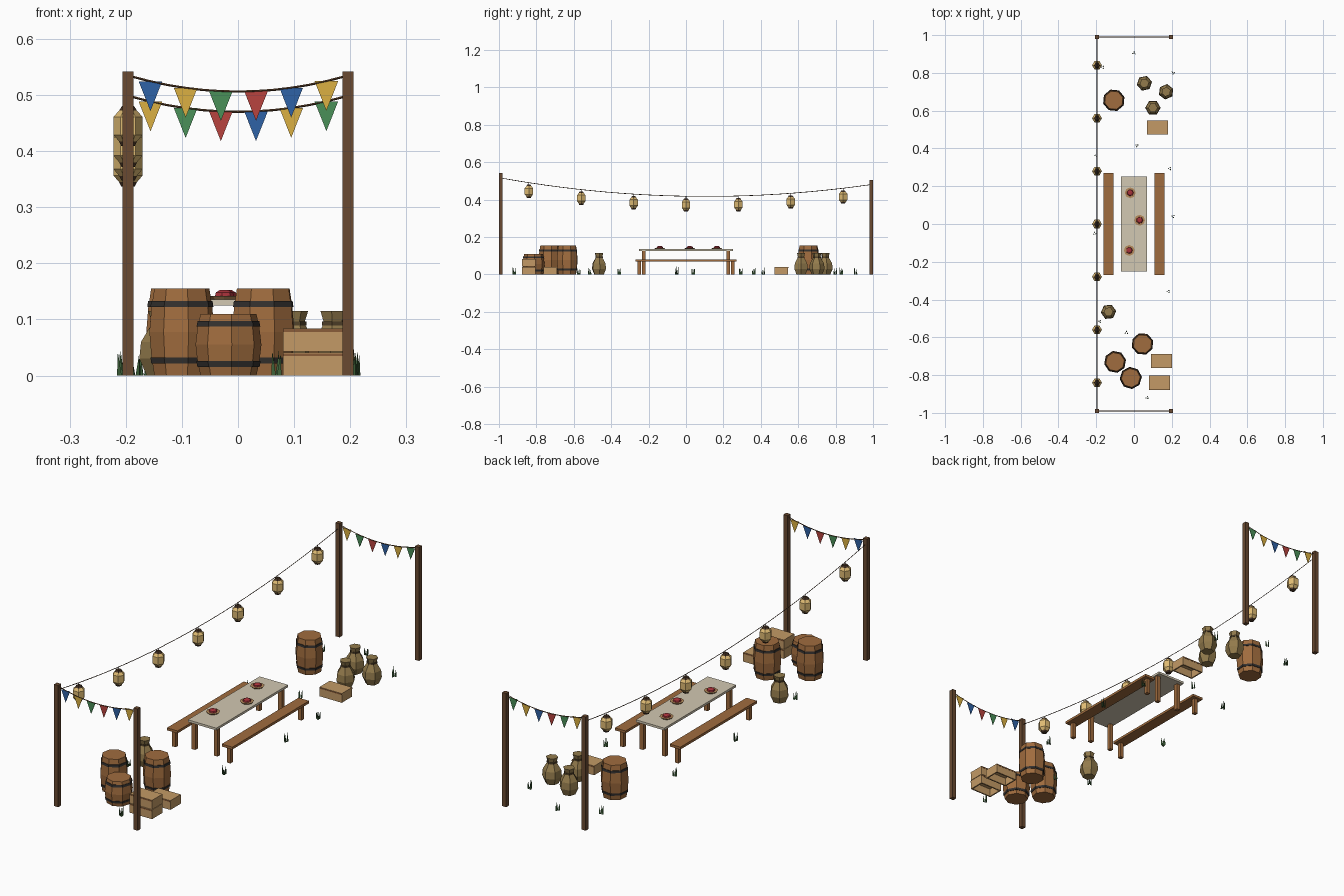
import bpy, bmesh, math, random
from mathutils import Vector, Matrix

if "Cube" in bpy.data.objects:
    bpy.data.objects.remove(bpy.data.objects["Cube"])

random.seed(4)


def mat(name, hexcol):
    c = [int(hexcol[i:i + 2], 16) / 255 for i in (0, 2, 4)]
    c = [v / 12.92 if v <= 0.04045 else ((v + 0.055) / 1.055) ** 2.4 for v in c]
    m = bpy.data.materials.new(name)
    m.diffuse_color = (*c, 1)
    m.use_nodes = True
    m.node_tree.nodes["Principled BSDF"].inputs["Base Color"].default_value = m.diffuse_color
    return m


DARK = mat("dark_wood", "6A4A31")
WOOD = mat("wood", "A06C3E")
PLANK = mat("crate_wood", "C39A66")
TRIM = mat("crate_trim", "8A5C38")
IRON = mat("iron", "33302E")
CLOTH = mat("table_cloth", "D2C8B2")
SACK = mat("sackcloth", "937B4C")
TIE = mat("sack_tie", "54432A")
GLOW = mat("lantern_paper", "E0BC74")
CAP = mat("lantern_cap", "4A3626")
PLATE = mat("plate", "B98D5E")
FOOD = mat("food", "A8323A")
GRASS = mat("grass", "3C6038")
FLAGS = {"b": mat("flag_blue", "2F62A6"), "y": mat("flag_yellow", "DBB042"),
         "g": mat("flag_green", "4A9058"), "r": mat("flag_red", "B8443E")}


def finish(name, bm, m):
    bmesh.ops.recalc_face_normals(bm, faces=bm.faces)
    me = bpy.data.meshes.new(name)
    bm.to_mesh(me)
    bm.free()
    me.materials.append(m)
    ob = bpy.data.objects.new(name, me)
    bpy.context.collection.objects.link(ob)
    return ob


def add_box(bm, c, s):
    bmesh.ops.create_cube(bm, size=1, matrix=Matrix.Translation(c) @ Matrix.Diagonal((*s, 1)))


def boxes(name, items, m):
    bm = bmesh.new()
    for c, s in items:
        add_box(bm, c, s)
    return finish(name, bm, m)


def lathe(name, profile, n, loc, m, rot=0.0):
    """Flat-sided turned shape from (radius, z) pairs, capped at both ends."""
    bm = bmesh.new()
    rings = [[bm.verts.new((loc[0] + r * math.cos(rot + k * math.tau / n),
                            loc[1] + r * math.sin(rot + k * math.tau / n),
                            loc[2] + z)) for k in range(n)] for r, z in profile]
    for a, b in zip(rings, rings[1:]):
        for k in range(n):
            bm.faces.new((a[k], a[(k + 1) % n], b[(k + 1) % n], b[k]))
    bm.faces.new(rings[0][::-1])
    bm.faces.new(rings[-1])
    return finish(name, bm, m)


def cord(name, pts, r, m):
    """Thin square-section cord along points."""
    bm = bmesh.new()
    rings = []
    for i, p in enumerate(pts):
        d = (pts[min(i + 1, len(pts) - 1)] - pts[max(i - 1, 0)]).normalized()
        side = d.cross(Vector((0, 0, 1))).normalized()
        up = side.cross(d)
        rings.append([bm.verts.new(p + r * v) for v in (side, up, -side, -up)])
    for a, b in zip(rings, rings[1:]):
        for k in range(4):
            bm.faces.new((a[k], a[(k + 1) % 4], b[(k + 1) % 4], b[k]))
    bm.faces.new(rings[0])
    bm.faces.new(rings[-1])
    return finish(name, bm, m)


# posts and bunting at each end
def bunting(label, y, h, colours):
    for sx, side in ((-1, "left"), (1, "right")):
        boxes(f"{label}_{side}_post", [((sx * 0.196, y, h / 2), (0.02, 0.02, h))], DARK)

    def z(x):
        return h - 0.036 + 0.027 * (x / 0.19) ** 2
    xs = [-0.19 + 0.38 * i / 12 for i in range(13)]
    cord(f"{label}_bunting_cord", [Vector((x, y, z(x))) for x in xs], 0.002, DARK)
    for i, c in enumerate(colours):
        x = -0.156 + i * 0.0627
        bm = bmesh.new()
        tri = [bm.verts.new(p) for p in ((x - 0.021, y - 0.001, z(x)), (x + 0.021, y - 0.001, z(x)),
                                         (x, y - 0.001, z(x) - 0.053))]
        f = bm.faces.new(tri)
        ext = bmesh.ops.extrude_face_region(bm, geom=[f])
        bmesh.ops.translate(bm, vec=(0, 0.002, 0),
                            verts=[v for v in ext["geom"] if isinstance(v, bmesh.types.BMVert)])
        finish(f"{label}_flag", bm, FLAGS[c])


bunting("front", -0.99, 0.542, "bygrby")
bunting("back", 0.99, 0.506, "ygrbyg")


# lantern line
def line_z(y):
    t = (y + 0.99) / 1.98
    return 0.516 - 0.035 * t - 0.32 * t * (1 - t)


cord("lantern_cord", [Vector((-0.196, y, line_z(y))) for y in
                      [-0.99 + 1.98 * i / 24 for i in range(25)]], 0.0017, CAP)
for i in range(7):
    y = -0.84 + 0.28 * i
    b = (-0.196, y, line_z(y) - 0.082)
    lathe("lantern_body", [(0.015, 0.007), (0.026, 0.02), (0.026, 0.052), (0.015, 0.064)], 6, b, GLOW)
    lathe("lantern_bottom_cap", [(0.012, 0), (0.016, 0.008)], 6, b, CAP)
    lathe("lantern_top_cap", [(0.016, 0.063), (0.011, 0.071)], 6, b, CAP)
    lathe("lantern_hook", [(0.0015, 0.07), (0.0015, 0.083)], 4, b, CAP)

# table, benches and plates
boxes("table_top", [((0, 0, 0.13), (0.14, 0.505, 0.01))], CLOTH)
boxes("table_legs", [((sx * 0.055, sy * 0.226, 0.063), (0.018, 0.018, 0.126))
                     for sx in (-1, 1) for sy in (-1, 1)], WOOD)
for sx, side in ((-1, "left"), (1, "right")):
    x = sx * 0.135
    boxes(f"{side}_bench", [((x, 0, 0.076), (0.052, 0.54, 0.011))], WOOD)
    boxes(f"{side}_bench_legs", [((x, sy * 0.25, 0.036), (0.018, 0.018, 0.072)) for sy in (-1, 1)], WOOD)
for x, y in ((-0.02, 0.165), (0.03, 0.02), (-0.025, -0.14)):
    lathe("plate", [(0.022, 0.135), (0.029, 0.142)], 8, (x, y, 0), PLATE)
    lathe("plate_food", [(0.018, 0.141), (0.016, 0.148), (0.009, 0.152)], 7, (x, y, 0), FOOD)


# barrels
def barrel(x, y, h, rot):
    def r(z):
        return 0.059 - 0.009 * min(1, abs(2 * z / h - 1)) ** 1.6
    zs = [h * t for t in (0, 0.22, 0.5, 0.78, 1)]
    lathe("barrel", [(r(z), z) for z in zs], 8, (x, y, 0), WOOD, rot)
    for a in (0.14, 0.79):
        lo, hi = a * h, a * h + 0.010
        lathe("barrel_band", [(r(lo) + 0.002, lo), (r(hi) + 0.002, hi)], 8, (x, y, 0), IRON, rot)


for args in ((-0.1, -0.73, 0.155, 0.2), (0.045, -0.635, 0.155, 0.35),
             (-0.017, -0.815, 0.11, 0.1), (-0.107, 0.655, 0.155, 0.3)):
    barrel(*args)


# crates: lidded, hollow and open underneath
def crate(x, y, z, w=0.11, d=0.073, h=0.041):
    t = 0.006
    items = [((x, y, z + h - t / 2), (w, d, t))]
    items += [((x, y + s * (d - t) / 2, z + (h - t) / 2), (w, t, h - t)) for s in (-1, 1)]
    items += [((x + s * (w - t) / 2, y, z + (h - t) / 2), (t, d - 2 * t, h - t)) for s in (-1, 1)]
    boxes("crate", items, PLANK)
    boxes("crate_trim", [((x, y + s * d / 2, z + h - 0.004), (w, 0.002, 0.005)) for s in (-1, 1)], TRIM)


for p in ((0.135, -0.84, 0), (0.135, -0.84, 0.043), (0.145, -0.725, 0), (0.125, 0.51, 0)):
    crate(*p)

# sacks
for x, y, rot in ((-0.135, -0.465, 0.1), (0.055, 0.745, 0.2), (0.17, 0.7, 0.4), (0.1, 0.615, 0.0)):
    lathe("sack", [(0.028, 0), (0.041, 0.03), (0.038, 0.06), (0.018, 0.093), (0.025, 0.115)],
          6, (x, y, 0), SACK, rot)
    lathe("sack_tie", [(0.022, 0.089), (0.022, 0.096)], 6, (x, y, 0), TIE, rot)

# grass tufts: three leaning blades each
for x, y in ((0, 0.905), (0.208, 0.8), (0.015, 0.415), (0.19, 0.293), (0.207, 0.04), (-0.208, -0.05),
             (0.182, -0.358), (-0.18, -0.515), (-0.04, -0.575), (0.07, -0.92), (-0.165, 0.83), (-0.2, 0.363)):
    bm = bmesh.new()
    a0 = random.uniform(0, 6)
    for k in range(3):
        a = a0 + k * math.tau / 3
        h = random.uniform(0.03, 0.046)
        bx, by = x + 0.006 * math.cos(a), y + 0.006 * math.sin(a)
        base = [bm.verts.new((bx + 0.005 * math.cos(a + q * math.tau / 3),
                              by + 0.005 * math.sin(a + q * math.tau / 3), 0)) for q in range(3)]
        tip = bm.verts.new((bx + 0.003 * math.cos(a), by + 0.003 * math.sin(a), h))
        bm.faces.new(base)
        for q in range(3):
            bm.faces.new((base[q], base[(q + 1) % 3], tip))
    finish("grass_tuft", bm, GRASS)
